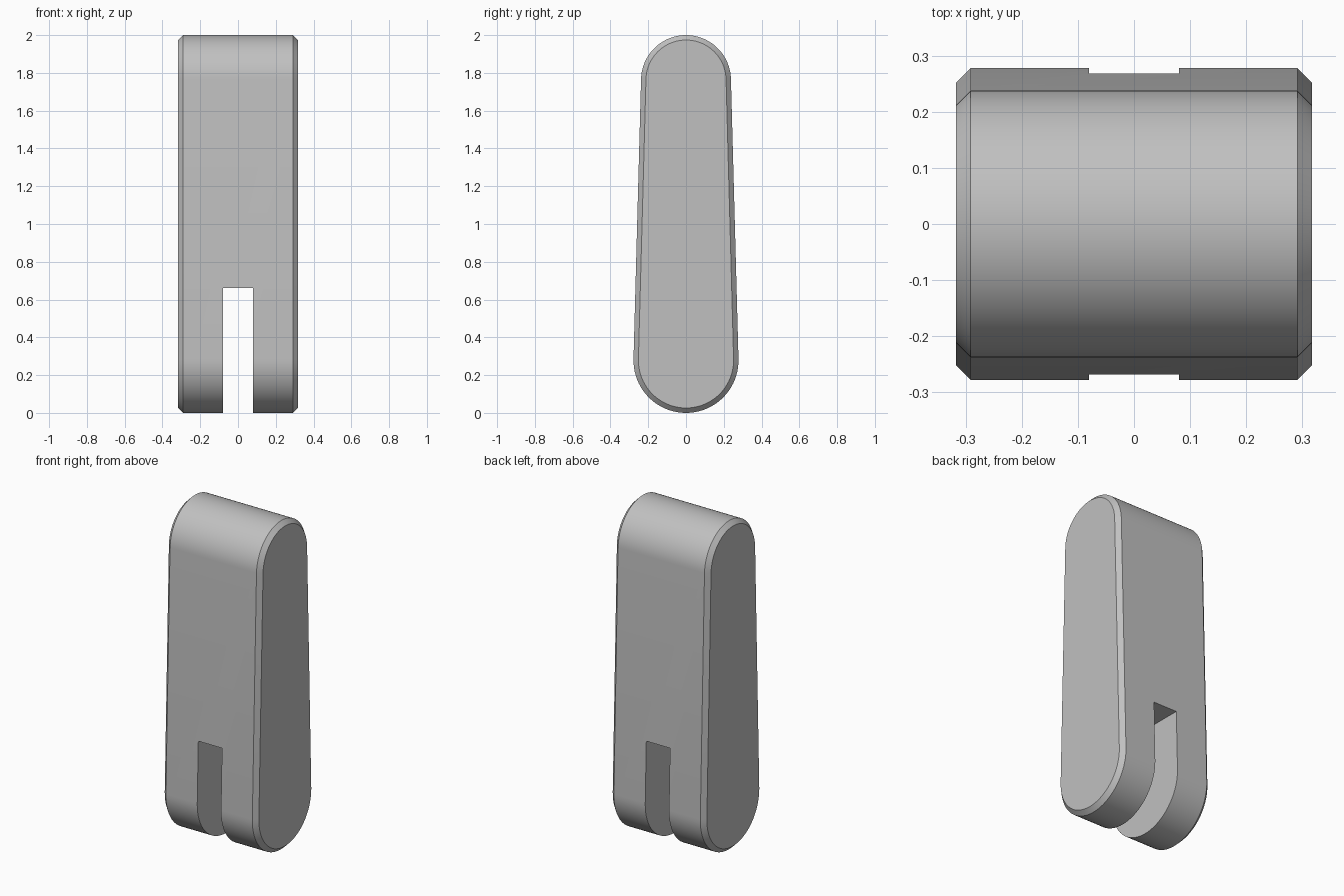
import bpy, bmesh
from math import asin, cos, sin, pi, radians

cube = bpy.data.objects.get("Cube")
if cube:
    bpy.data.objects.remove(cube, do_unlink=True)

R_LOW, R_TOP, HEIGHT = 0.278, 0.238, 2.0
HALF_W, CHAMFER = 0.317, 0.026
SLOT_HALF, SLOT_TOP = 0.08, 0.66
ARC_STEPS = 40

grey = bpy.data.materials.new("plain grey")
grey.use_nodes = True
colour = (0.53, 0.53, 0.53, 1)
grey.diffuse_color = colour
grey.node_tree.nodes["Principled BSDF"].inputs["Base Color"].default_value = colour


def tapered_profile(inset):
    """Outline (y, z) of two round ends joined by tangent lines."""
    z_low, z_top = R_LOW, HEIGHT - R_TOP
    tilt = asin((R_LOW - R_TOP) / (z_top - z_low))
    points = []
    for radius, z, start, sweep in (
        (R_TOP, z_top, tilt, pi - 2 * tilt),
        (R_LOW, z_low, pi - tilt, pi + 2 * tilt),
    ):
        for i in range(ARC_STEPS + 1):
            a = start + sweep * i / ARC_STEPS
            points.append(((radius - inset) * cos(a), z + (radius - inset) * sin(a)))
    return points


def finish(name, bm):
    bmesh.ops.recalc_face_normals(bm, faces=bm.faces)
    mesh = bpy.data.meshes.new(name)
    bm.to_mesh(mesh)
    bm.free()
    mesh.materials.append(grey)
    obj = bpy.data.objects.new(name, mesh)
    bpy.context.collection.objects.link(obj)
    return obj


# Tapered lever body with chamfered sides
bm = bmesh.new()
rings = []
for x, inset in ((-HALF_W, CHAMFER), (CHAMFER - HALF_W, 0),
                 (HALF_W - CHAMFER, 0), (HALF_W, CHAMFER)):
    rings.append([bm.verts.new((x, y, z)) for y, z in tapered_profile(inset)])
for a, b in zip(rings, rings[1:]):
    for i in range(len(a)):
        j = (i + 1) % len(a)
        bm.faces.new((a[i], a[j], b[j], b[i]))
bm.faces.new(rings[0])
bm.faces.new(rings[-1])
body = finish("lever_body", bm)

# Slot cutter, open at the bottom, front and back
bm = bmesh.new()
bmesh.ops.create_cube(bm, size=1)
bmesh.ops.scale(bm, vec=(2 * SLOT_HALF, 1, 1), verts=bm.verts)
bmesh.ops.translate(bm, vec=(0, 0, SLOT_TOP - 0.5), verts=bm.verts)
cutter = finish("slot_cutter", bm)
cutter.hide_render = True

# Cut the slot and smooth the round ends
bpy.ops.object.select_all(action="DESELECT")
bpy.context.view_layer.objects.active = body
body.select_set(True)
cut = body.modifiers.new("slot", "BOOLEAN")
cut.operation, cut.solver, cut.object = "DIFFERENCE", "EXACT", cutter
bpy.ops.object.modifier_apply(modifier=cut.name)
bpy.data.objects.remove(cutter, do_unlink=True)
bpy.ops.object.shade_smooth_by_angle(angle=radians(30))
